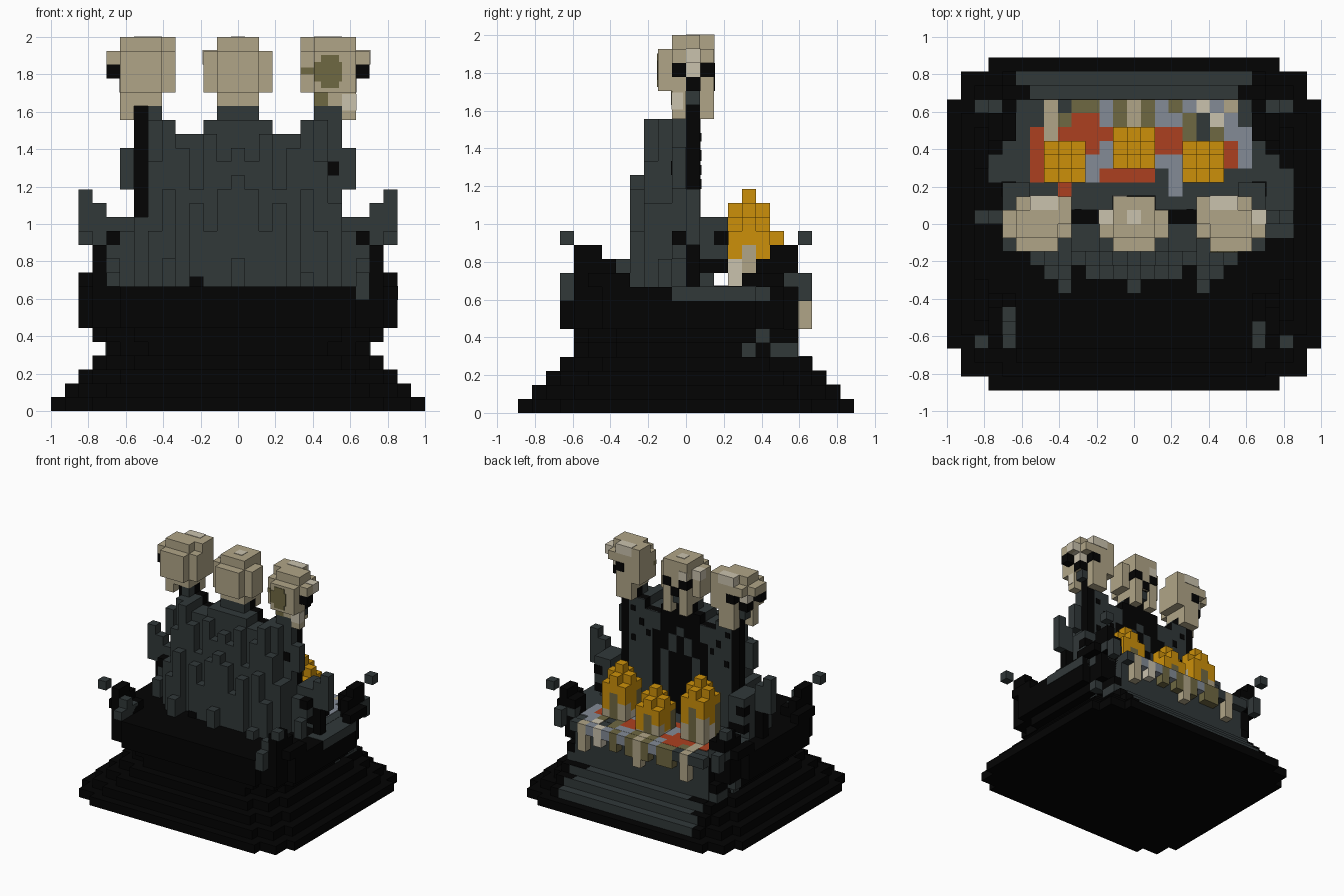
import bpy, bmesh

if "Cube" in bpy.data.objects:
    bpy.data.objects.remove(bpy.data.objects["Cube"])

U = 2 / 27  # size of one block


def lin(c):
    c /= 255
    return c / 12.92 if c < 0.04045 else ((c + 0.055) / 1.055) ** 2.4


# Palette
RGB = {"black_stone": (3, 3, 3), "dark_grey_stone": (49, 56, 57), "bone": (176, 165, 135),
       "pale_bone": (202, 194, 174), "olive_stain": (111, 104, 66), "amber_flame": (204, 144, 10),
       "rust_red": (172, 64, 32), "slate_blue": (131, 139, 150)}
MATS = {}
for name, rgb in RGB.items():
    m = bpy.data.materials.new(name)
    m.use_nodes = True
    col = [lin(c) for c in rgb] + [1]
    m.diffuse_color = col
    m.node_tree.nodes["Principled BSDF"].inputs["Base Color"].default_value = col
    MATS[name] = m
K, G, B, W, O, A, R, S = RGB  # short colour keys


def finish(name, bm, colours):
    bmesh.ops.recalc_face_normals(bm, faces=bm.faces[:])
    bmesh.ops.scale(bm, vec=(U, U, U), verts=bm.verts[:])
    me = bpy.data.meshes.new(name)
    bm.to_mesh(me)
    bm.free()
    for c in colours:
        me.materials.append(MATS[c])
    ob = bpy.data.objects.new(name, me)
    bpy.context.collection.objects.link(ob)


def part(name, boxes):
    """One object from boxes (colour, x0, x1, y0, y1, z0, z1) in block units."""
    bm = bmesh.new()
    colours = sorted({b[0] for b in boxes})
    for c, x0, x1, y0, y1, z0, z1 in boxes:
        vs = bmesh.ops.create_cube(bm, size=1)["verts"]
        for v in vs:
            v.co = (x0 if v.co.x < 0 else x1, y0 if v.co.y < 0 else y1, z0 if v.co.z < 0 else z1)
        for f in {f for v in vs for f in v.link_faces}:
            f.material_index = colours.index(c)
    finish(name, bm, colours)


def flip(boxes):
    return [(c, -x1, -x0, *rest) for c, x0, x1, *rest in boxes]


def both(boxes):
    return boxes + flip(boxes)


def tier(name, hx, y0, y1, z0, z1):
    """Slab with stepped, rounded corners."""
    right = [(hx - 3, y0), (hx - 3, y0 + 1), (hx - 1, y0 + 1), (hx - 1, y0 + 3), (hx, y0 + 3),
             (hx, y1 - 3), (hx - 1, y1 - 3), (hx - 1, y1 - 1), (hx - 3, y1 - 1), (hx - 3, y1)]
    outline = right + [(-x, y) for x, y in reversed(right)]
    bm = bmesh.new()
    f = bm.faces.new([bm.verts.new((x, y, z0)) for x, y in outline])
    ext = bmesh.ops.extrude_face_region(bm, geom=[f])["geom"]
    bmesh.ops.translate(bm, vec=(0, 0, z1 - z0),
                        verts=[v for v in ext if isinstance(v, bmesh.types.BMVert)])
    finish(name, bm, [K])


# Stepped base, waist and bowl
LAYERS = [(13.5, 12, 0, 1), (12.5, 11, 1, 2), (11.5, 10, 2, 3), (10.5, 9, 3, 4),
          (9.5, 8, 4, 5), (10.5, 8, 5, 6)]
for hx, hy, z0, z1 in LAYERS:
    tier(f"base_step_{z0}", hx, -hy, hy, z0, z1)
tier("bowl", 11.5, -9, 8, 6, 9)

# Grey stairs running up the seat side
part("stairs", [(G, -8.5, 8.5, 5, hy + .03, z0, z1 + .03) for hx, hy, z0, z1 in LAYERS[1:]]
     + [(G, -8.5, 8.5, 5, 8.03, 6, 9.03)])

# Loose rocks beside the stairs
part("stair_rocks", both([
    (K, 7.5, 9.5, 7, 8, 5, 6), (K, 8.5, 9.5, 8, 9, 3, 4), (K, 7.5, 9.5, 8, 10, 2, 3.04),
    (K, 6.5, 8.5, 8, 9, 3, 4.06), (G, 8, 9.54, 6, 8, 4, 5), (G, 9, 9.55, 4, 5, 4, 5),
    (G, 9, 10.5, 5, 6, 5, 6)]))

# Floor of the seat side and the ledge beside it
part("floor", [(G, -9.5, 9.5, 1, 7, 8.5, 9.06), (G, 9.5, 11.55, -1, 5, 8, 9.04),
               (G, 9.5, 10.55, 5, 6, 8, 9.04), (G, -10.5, -9.5, 3, 5, 8.5, 9.06)])

# Wax and ember spill on the floor, one letter per block, back row first
KEY = {"r": R, "s": S, "o": O, "b": B, "w": W}
ROWS = ["..borrsobosso.ws.", ".rbrrrr...rro.oss", ".r...rs...rr...rs",
        ".r...ss...ss...rs", ".r...srrrr.s.....", "...r.......s....."]
part("spill", [(KEY[ch], i - 8.5, i - 7.5, 7 - j, 8 - j, 8.8, 9.12)
               for j, row in enumerate(ROWS) for i, ch in enumerate(row) if ch in KEY])

# Drips hanging over the rim
DRIPS = "..b.oosobososwsb."
LENGTH = {"b": 3, "o": 2, "s": 1, "w": 2, ".": 1}
part("rim_drips", [(KEY.get(ch, G), i - 8.5, i - 7.5, 8, 9, 9 - LENGTH[ch], 9.1)
                   for i, ch in enumerate(DRIPS)])

# Corner claws on the rim
part("rim_claws", both([
    (K, 9.5, 10.5, -8, -6, 9, 12), (K, 10.5, 11.5, -7, -4, 9, 10), (K, 9.5, 10.5, -6, -5, 9, 11),
    (K, 8.5, 9.5, -7, -5, 9, 10), (G, 8.5, 9.5, -8, -7, 9, 11), (K, 9.5, 10.5, 5, 6, 9, 11),
    (G, 10.5, 11.5, -9, -8, 12, 13), (K, 9.5, 10.5, 6, 8, 9, 12), (K, 8.5, 9.5, 6, 8, 9, 11),
    (K, 10.5, 11.5, 4, 7, 9, 10), (G, 8.5, 9.5, 7, 8.05, 9, 10), (G, 10.45, 10.55, 7, 8, 9, 10),
    (G, 10.5, 11.5, 8, 9, 12, 13), (G, 9.5, 10.5, 8, 9, 8, 10)])
     + [(G, 8.5, 9.5, -9, -8, 8, 10), (G, -9.5, -8.5, -9, -8, 9, 10), (G, -9.5, -8.5, -7, -6, 9, 10.05)])

# Side posts, arms and flaring horns
part("arm_posts", both([
    (K, 7.5, 9.5, 0, 3, 10, 11), (G, 7.5, 9.5, 1, 2, 9, 14), (G, 7.5, 9.5, 2, 3, 11, 14),
    (K, 8.5, 9.55, 2, 3.05, 12, 13), (G, 7.5, 8.5, -1, 0, 9, 13), (K, 8.5, 9.5, -1, 0, 12, 13),
    (G, 8.5, 9.5, -1, 0, 11, 12), (G, 8.5, 9.5, -2, -1, 9, 11)]))
part("side_horns", both([
    (G, 7.5, 9.5, 0, 1, 12.5, 14), (G, 9.5, 10.5, 0, 1, 12, 15), (G, 10.5, 11.5, 0, 1, 12, 16),
    (K, 9.5, 10.5, 0, 1, 9, 12)]))

# Throne back: column heights from the centre outwards, outer layer stepped lower
TOPS = [22, 22, 21, 20, 20, 21, 22]
OUTER = [19, 18, 20, 16, 19, 21, 18]
backing, lining = [], []
for i in range(-6, 7):
    h = TOPS[abs(i)]
    backing += [(G, i - .5, i + .5, -3, -2, 9, OUTER[abs(i)]),
                (G, i - .5, i + .5, -2, -1, 9, min(h, 21)), (G, i - .5, i + .5, -1, 0, 9, h)]
    lining.append((K, i - .5, i + .5, 0, 1, 9, h))
part("throne_back", backing + [(G, 6.5, 7.5, -1, 0, 9, 22), (G, 6.5, 7.5, -3, -1, 9, 15),
                               (G, -7.5, -6.5, -3, 0, 9, 14)]
     + both([(G, 7.5, 8.5, -1, 0, 16, 19)]))
part("throne_lining", lining + both([(K, 6.5, 7.5, 0, 1, 9, 22)]))

# Pilasters of uneven height on the outer face
RIBS = [17, 16, 13, 15, 12, 16, 13]
FEET = {-5: 11, 0: 11, 5: 10}
part("pilasters", [(G, i - .5, i + .5, -4, -3, 9, RIBS[abs(i)]) for i in range(-6, 7) if abs(i) != 4]
     + [(G, i - .5, i + .5, -5, -4, 9, h) for i, h in FEET.items()]
     + [(K, 6.5, 7.3, -1.06, -.5, 17, 18), (K, -3.5, -2.5, -4.05, -3.5, 9, 9.7)])

# Seat side: grey wings with pits, and a thin grey arch inside a dark one
part("seat_wings", both([
    (G, 3.5, 4.5, .9, 1.05, 9, 20), (G, 4.5, 6.5, .9, 1.05, 9, 21), (G, 2.5, 3.5, .9, 1.05, 18, 20),
    (G, 1.5, 2.5, .9, 1.05, 9, 16), (G, .5, 1.5, .9, 1.05, 16, 18),
    (K, 4.6, 5.2, 1, 1.1, 18, 18.8), (K, 5.6, 6.2, 1, 1.1, 16, 16.7),
    (K, 3.8, 4.3, 1, 1.1, 17, 17.7), (K, 5.7, 6.3, 1, 1.1, 19.4, 20)])
     + [(G, -.5, .5, .9, 1.05, 18, 19)])

# Candles, each a 3 x 3 bundle of wax and flame columns
for name, cx, cy, top, wax in (("left_candle", 5, 4.5, 15, 10), ("middle_candle", 0, 5.5, 14, 9.3),
                               ("right_candle", -5, 4.5, 16, 11)):
    cols = []
    for i in (-1, 0, 1):
        for j in (-1, 0, 1):
            x, y = cx + i, cy + j
            d = abs(i) + abs(j)
            split = wax + (1, 2, 0)[(i + j) % 3]
            c = (B, O, W, B, B)[(3 * i + j) % 5]
            cols += [(c, x - .5, x + .5, y - .5, y + .5, 9, split - .01),
                     (A, x - .5, x + .5, y - .5, y + .5, split - .01, max(top - d, split + .5))]
    part(name, cols)

# Middle skull looking over the seat
part("middle_skull", [
    (B, -2.5, 2.5, -1, 1, 23, 26), (B, -1.5, 1.5, -2, 2, 23, 26), (B, -1.5, 1.5, -1, 2, 26, 27),
    (B, -1.5, 1.5, -1, 1, 22, 23), (B, -1.5, -.5, 1, 2, 21, 23), (B, .5, 1.5, 1, 2, 21, 23),
    (G, -.5, .5, 1, 1.6, 22, 23), (K, -1.55, -.5, 1, 2.06, 24, 25), (K, .5, 1.55, 1, 2.06, 24, 25),
    (K, -.5, .5, 1, 2.06, 23, 24), (W, -.5, .5, 0, 1, 26, 27.05), (W, -1.5, -.5, 1.5, 2.05, 25, 26),
    (W, -2.55, -1.5, 0, 1.05, 25, 26.05)])

# Side skulls, faces turned diagonally outwards
SKULL = [
    (B, 5.5, 8.5, -2, 1, 23, 26), (B, 4.5, 7.5, -1, 2, 23, 26), (B, 7.5, 8.5, 1, 2, 25, 26),
    (B, 8.5, 9.5, -1, 1, 25, 26), (B, 5.5, 8.5, -1, 1, 26, 27), (B, 4.5, 7.5, 0, 2, 26, 27),
    (B, 5.5, 8.5, -1, 0, 22, 23), (B, 5.5, 7.5, 0, 2, 22, 23), (B, 7.5, 8.5, -1, 0, 21, 22),
    (B, 5.5, 7.5, 1, 2, 21, 22), (G, 7.5, 8.2, 0, 1, 22, 23), (K, 8.5, 9.5, -1, 0, 24, 25),
    (K, 6.5, 7.55, 1, 2.05, 24, 25), (K, 7.5, 8.55, 0, 1.05, 23, 24), (W, 7.5, 8.55, 0, 1.05, 24, 25),
    (W, 5.5, 7.5, 1, 2.05, 26, 27.05)]
part("left_skull", SKULL + [
    (O, 6, 7.3, -2.06, -1.5, 23.3, 25.7), (O, 5.5, 7.5, -2.05, -1.5, 23.8, 25.2),
    (O, 4.5, 5.5, -1.06, -.5, 24.3, 24.8), (O, 5.5, 6.5, -1.06, -.5, 22, 23),
    (W, 8.5, 9.55, 0, 1.05, 25, 26.05), (W, 7.5, 8.55, -1.05, -.2, 21.7, 22.9)])
part("right_skull", flip(SKULL))
